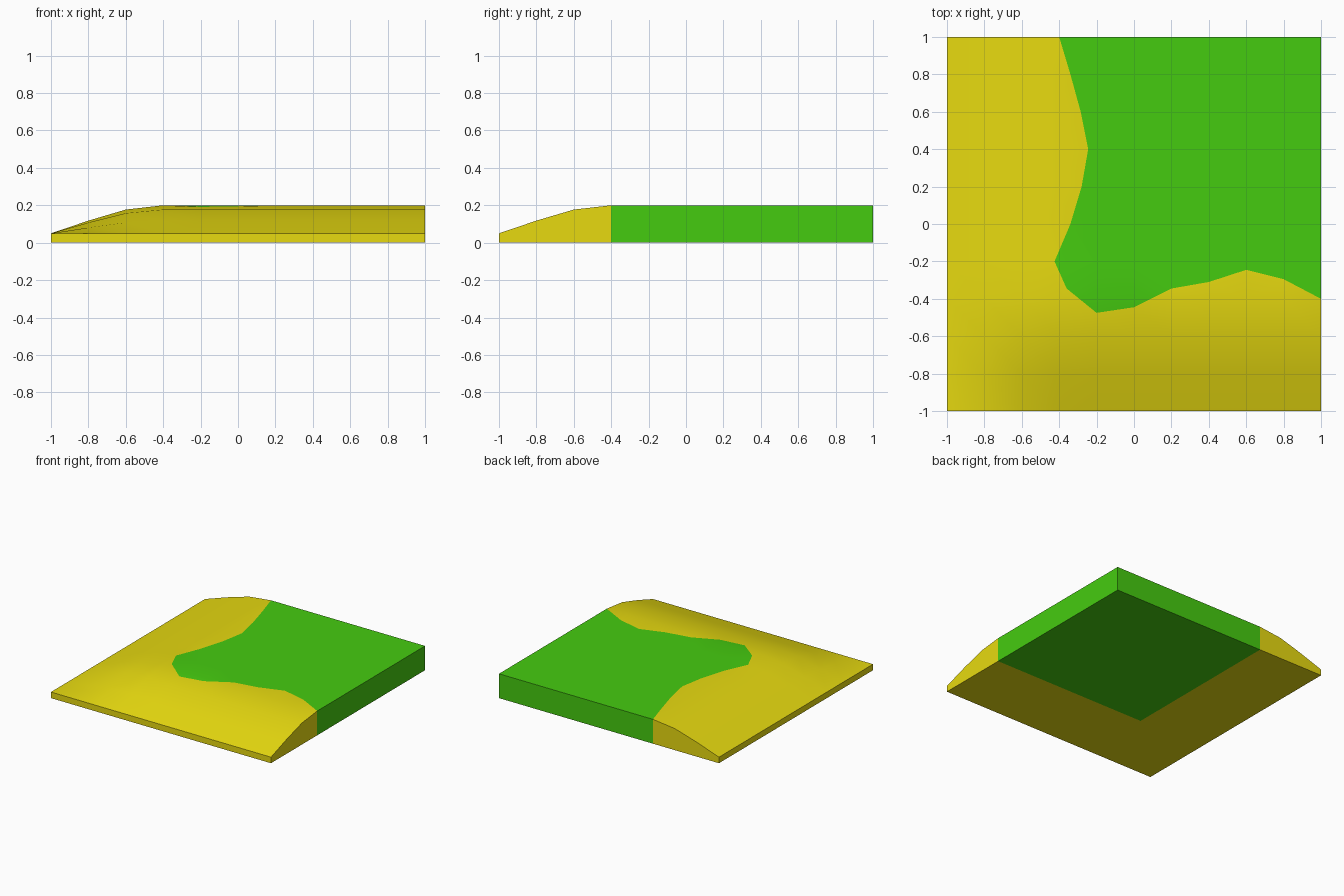
import bpy, bmesh, math
from mathutils import Vector
from mathutils.geometry import delaunay_2d_cdt

if "Cube" in bpy.data.objects:
    bpy.data.objects.remove(bpy.data.objects["Cube"])

# Slope profile across the sand, and the height of the rounded outer corner
PROFILE = [0, 0.453, 0.847, 1]


def rise(c):
    t = min(max((c + 1) / 0.2, 0), 3)
    i = min(int(t), 2)
    return PROFILE[i] + (PROFILE[i + 1] - PROFILE[i]) * (t - i)


def height(x, y):
    return 0.05 + 0.15 * rise(x) * rise(y)


# Wavy shoreline between sand and grass, back edge round to the right edge
SHORE = [(-0.4, 1), (-0.34, 0.8), (-0.285, 0.6), (-0.245, 0.4), (-0.28, 0.2),
         (-0.34, 0), (-0.425, -0.2), (-0.36, -0.345), (-0.2, -0.475),
         (0, -0.445), (0.2, -0.345), (0.4, -0.31), (0.6, -0.245),
         (0.8, -0.295), (1, -0.4)]
LAWN = SHORE + [(1, 1)]


def in_lawn(p):
    inside = False
    for (x1, y1), (x2, y2) in zip(LAWN, LAWN[1:] + LAWN[:1]):
        if (y1 > p.y) != (y2 > p.y) and p.x < x1 + (p.y - y1) * (x2 - x1) / (y2 - y1):
            inside = not inside
    return inside


# Shared top layout: regular grid cut along the shoreline
grid = [((i - 5) / 5, (j - 5) / 5) for i in range(11) for j in range(11)]
pts = [Vector(p) for p in SHORE + [g for g in grid if g not in SHORE]]
edges = [(i, i + 1) for i in range(len(SHORE) - 1)]
verts, _, tris, *_ = delaunay_2d_cdt(pts, edges, [], 0, 1e-5)


def on_rim(a, b):
    return any(abs(a.co[k] - s) < 1e-4 and abs(b.co[k] - s) < 1e-4
               for k in (0, 1) for s in (-1, 1))


def make_part(name, lawn, base, color):
    bm = bmesh.new()
    vs = [bm.verts.new((v.x, v.y, height(v.x, v.y))) for v in verts]
    # top surface
    for t in tris:
        mid = sum((verts[i] for i in t), Vector((0, 0))) / 3
        a, b, c = (verts[i] for i in t)
        if abs((b - a).cross(c - a)) > 1e-6 and in_lawn(mid) == lawn:
            bm.faces.new([vs[i] for i in t])
    # outer walls
    for e in [e for e in bm.edges if e.is_boundary and on_rim(*e.verts)]:
        loop = e.link_loops[0]
        a, b = loop.vert, loop.link_loop_next.vert
        low = [bm.verts.new((v.co.x, v.co.y, 0)) for v in (a, b)]
        bm.faces.new((b, a, low[0], low[1]))
    # underside
    bottom = bm.faces.new([bm.verts.new((x, y, 0)) for x, y in base])
    bottom.normal_update()
    if bottom.normal.z > 0:
        bottom.normal_flip()
    bmesh.ops.delete(bm, geom=[v for v in bm.verts if not v.link_faces], context='VERTS')
    bmesh.ops.remove_doubles(bm, verts=bm.verts, dist=1e-5)
    me = bpy.data.meshes.new(name)
    bm.to_mesh(me)
    bm.free()
    mat = bpy.data.materials.new(name)
    mat.diffuse_color = color
    mat.use_nodes = True
    mat.node_tree.nodes["Principled BSDF"].inputs["Base Color"].default_value = mat.diffuse_color
    me.materials.append(mat)
    ob = bpy.data.objects.new(name, me)
    bpy.context.collection.objects.link(ob)
    bpy.ops.object.select_all(action='DESELECT')
    ob.select_set(True)
    bpy.context.view_layer.objects.active = ob
    bpy.ops.object.shade_smooth_by_angle(angle=math.radians(30))


make_part("sand", False, [(-1, -1), (1, -1), (1, -0.4), (-0.4, -0.4), (-0.4, 1), (-1, 1)],
          (0.8, 0.7, 0.005, 1))
make_part("grass", True, [(-0.4, -0.4), (1, -0.4), (1, 1), (-0.4, 1)],
          (0.06, 0.6, 0.005, 1))
